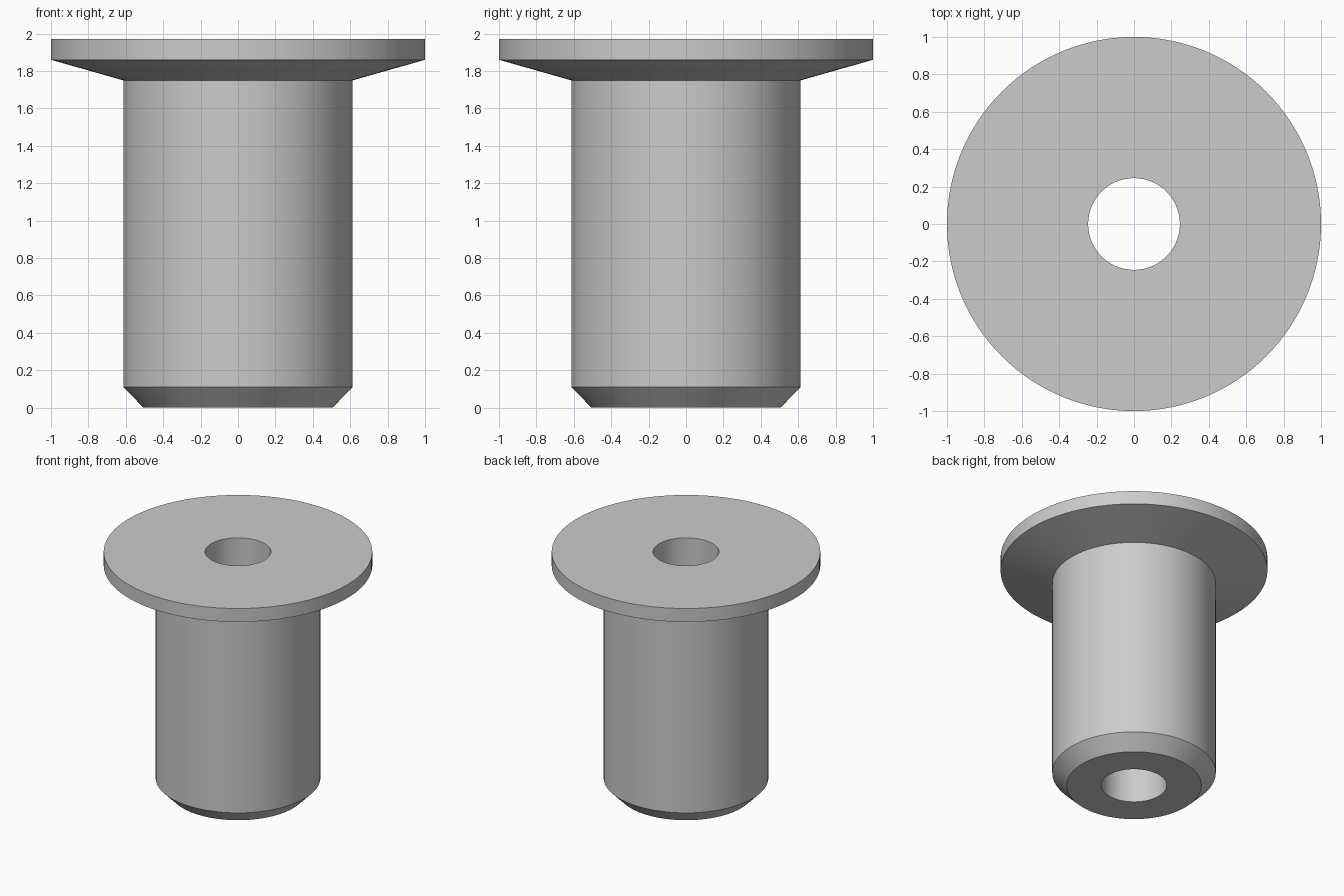
import bpy
import bmesh
import math

cube = bpy.data.objects.get("Cube")
if cube:
    bpy.data.objects.remove(cube, do_unlink=True)

SEGMENTS = 128

# Plain grey metal
grey = bpy.data.materials.new("grey_metal")
grey.use_nodes = True
colour = (0.6, 0.6, 0.6, 1)
grey.diffuse_color = colour
grey.node_tree.nodes["Principled BSDF"].inputs["Base Color"].default_value = colour


def lathe(name, profile, material):
    """Revolve a closed (radius, height) profile around the z axis."""
    bm = bmesh.new()
    verts = [bm.verts.new((r, 0, z)) for r, z in profile]
    edges = [bm.edges.new((v, verts[i - 1])) for i, v in enumerate(verts)]
    bmesh.ops.spin(bm, geom=verts + edges, cent=(0, 0, 0), axis=(0, 0, 1),
                   angle=math.tau, steps=SEGMENTS, use_merge=True)
    bmesh.ops.remove_doubles(bm, verts=bm.verts[:], dist=0.0001)
    bmesh.ops.recalc_face_normals(bm, faces=bm.faces[:])
    mesh = bpy.data.meshes.new(name)
    bm.to_mesh(mesh)
    bm.free()
    mesh.materials.append(material)
    obj = bpy.data.objects.new(name, mesh)
    bpy.context.collection.objects.link(obj)
    bpy.ops.object.select_all(action='DESELECT')
    obj.select_set(True)
    bpy.context.view_layer.objects.active = obj
    bpy.ops.object.shade_smooth_by_angle(angle=math.radians(12))
    return obj


# Bushing: through bore, chamfered foot, straight barrel, tapered flange
bore, foot, barrel, flange = 0.245, 0.505, 0.613, 1.0
lathe("flanged_bushing", [
    (bore, 0), (foot, 0), (barrel, 0.11), (barrel, 1.75),
    (flange, 1.86), (flange, 1.97), (bore, 1.97),
], grey)
